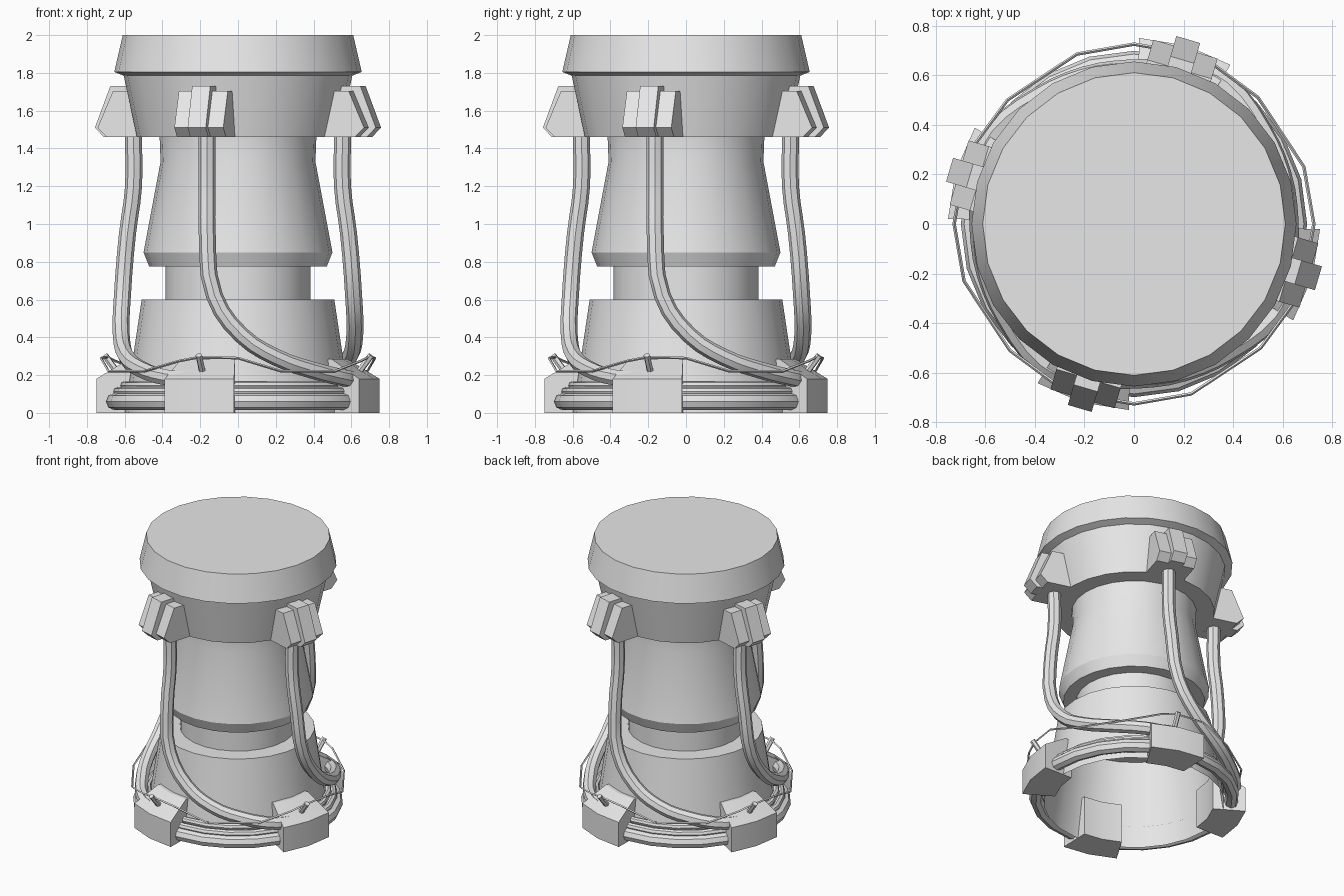
import bpy, bmesh, math
from math import cos, sin, radians
from mathutils import Vector, Matrix

cube = bpy.data.objects.get("Cube")
if cube:
    bpy.data.objects.remove(cube)

grey = bpy.data.materials.new("light_grey")
grey.use_nodes = True
COLOR = (0.8, 0.8, 0.8, 1)
grey.diffuse_color = COLOR
grey.node_tree.nodes["Principled BSDF"].inputs["Base Color"].default_value = COLOR

CLAMP = radians(-106.4)            # direction of the front clamp; others are quarter turns
QUARTER = math.pi / 2


def add_mesh(name, mesh, smooth=True):
    mesh.materials.clear()
    mesh.materials.append(grey)
    obj = bpy.data.objects.new(name, mesh)
    bpy.context.collection.objects.link(obj)
    if smooth:
        bpy.ops.object.select_all(action='DESELECT')
        obj.select_set(True)
        bpy.context.view_layer.objects.active = obj
        bpy.ops.object.shade_smooth_by_angle(angle=radians(30))
    return obj


def finish(name, bm, smooth=True, normals=True):
    if normals:
        bmesh.ops.recalc_face_normals(bm, faces=bm.faces)
    mesh = bpy.data.meshes.new(name)
    bm.to_mesh(mesh)
    bm.free()
    return add_mesh(name, mesh, smooth)


def polar(a, r, z):
    return Vector((r * cos(a), r * sin(a), z))


def sweep(bm, profile, angles):
    """Sweep a closed (radius, height) profile through the angles, with end caps."""
    rings = [[bm.verts.new(polar(a, r, z)) for r, z in profile] for a in angles]
    n = len(profile)
    for p, q in zip(rings, rings[1:]):
        for i in range(n):
            bm.faces.new((p[i], p[(i + 1) % n], q[(i + 1) % n], q[i]))
    bm.faces.new(rings[0])
    bm.faces.new(rings[-1][::-1])


def prism(bm, profile, t0, t1):
    """Extrude a (radius, height) profile sideways between tangent offsets."""
    ends = [[bm.verts.new((r, t, z)) for r, z in profile] for t in (t0, t1)]
    n = len(profile)
    for i in range(n):
        bm.faces.new((ends[0][i], ends[0][(i + 1) % n], ends[1][(i + 1) % n], ends[1][i]))
    bm.faces.new(ends[0])
    bm.faces.new(ends[1][::-1])


def tube(name, points, radius, smooth_path=True, sides=2, cyclic=False):
    curve = bpy.data.curves.new(name, 'CURVE')
    curve.dimensions = '3D'
    curve.bevel_depth = radius
    curve.bevel_resolution = sides
    curve.use_fill_caps = True
    if smooth_path:
        spline = curve.splines.new('BEZIER')
        spline.resolution_u = 3
        spline.bezier_points.add(len(points) - 1)
        for bp, p in zip(spline.bezier_points, points):
            bp.co = p
            bp.handle_left_type = bp.handle_right_type = 'AUTO'
    else:
        spline = curve.splines.new('POLY')
        spline.points.add(len(points) - 1)
        for sp, p in zip(spline.points, points):
            sp.co = (*p, 1)
    spline.use_cyclic_u = cyclic
    temp = bpy.data.objects.new(name + "_path", curve)
    bpy.context.collection.objects.link(temp)
    deps = bpy.context.evaluated_depsgraph_get()
    mesh = bpy.data.meshes.new_from_object(temp.evaluated_get(deps))
    bpy.data.objects.remove(temp)
    add_mesh(name, mesh)


# Turned body, open at the bottom
BODY = [(0.60, 0), (0.51, 0.6), (0.385, 0.6), (0.385, 0.775), (0.47, 0.775),
        (0.50, 0.85), (0.41, 1.33), (0.415, 1.46), (0.535, 1.46), (0.605, 1.785),
        (0.655, 1.805), (0.61, 2.0)]
SIDES = 24
bm = bmesh.new()
rings = [[bm.verts.new(polar(math.tau * i / SIDES, r, z)) for i in range(SIDES)] for r, z in BODY]
for p, q in zip(rings, rings[1:]):
    for i in range(SIDES):
        j = (i + 1) % SIDES
        bm.faces.new((p[i], p[j], q[j], q[i]))
bm.faces.new(rings[-1])
finish("body", bm, normals=False)

# Tubes circling the foot
for name, r, z, thick in (("large_foot_ring", 0.653, 0.06, 0.045),
                          ("middle_foot_ring", 0.635, 0.112, 0.025),
                          ("small_foot_ring", 0.6, 0.145, 0.022)):
    tube(name, [polar(math.tau * i / 24, r, z) for i in range(24)], thick, False, 2, True)

FOOT = [(0.53, 0), (0.75, 0), (0.75, 0.18), (0.58, 0.285), (0.53, 0.285)]
PLATE = [(0.53, 1.46), (0.725, 1.46), (0.775, 1.51), (0.69, 1.73), (0.56, 1.73)]
CABLE = [(-0.163, -0.555, 1.5), (-0.163, -0.553, 1.2), (-0.163, -0.585, 0.95),
         (-0.125, -0.612, 0.62), (0.02, -0.618, 0.41), (0.2, -0.59, 0.295),
         (0.38, -0.51, 0.23), (0.56, -0.37, 0.185), (0.62, -0.25, 0.175)]
WIRE = [(-0.205, -0.69, 0.295), (0, -0.725, 0.29), (0.23, -0.685, 0.22),
        (0.51, -0.5, 0.22), (0.65, -0.31, 0.275), (0.69, -0.205, 0.295)]

for k, side in enumerate(("front", "left", "back", "right")):
    a = CLAMP + k * QUARTER
    turn = Matrix.Rotation(k * QUARTER, 3, 'Z')

    # Foot block with two outer facets
    bm = bmesh.new()
    sweep(bm, FOOT, [a + radians(d) for d in (-14.8, 0, 14.8)])
    finish(side + "_foot_block", bm)

    # Upper clamp of three plates, the middle one proud
    bm = bmesh.new()
    low = [(r - 0.04, z - 0.025 if z > 1.6 else z) for r, z in PLATE]
    prism(bm, low, -0.135, -0.05)
    prism(bm, PLATE, -0.05, 0.05)
    prism(bm, low, 0.05, 0.135)
    bmesh.ops.rotate(bm, verts=bm.verts, matrix=Matrix.Rotation(a, 3, 'Z'))
    finish(side + "_clamp", bm, smooth=False)

    # Hanging cable, wire and the peg holding the wire
    tube(side + "_cable", [turn @ Vector(p) for p in CABLE], 0.045)
    tube(side + "_wire", [turn @ Vector(p) for p in WIRE], 0.007, False, 0)
    tube(side + "_peg", [polar(a, 0.67, 0.22), polar(a, 0.735, 0.305)], 0.018, False, 1)
